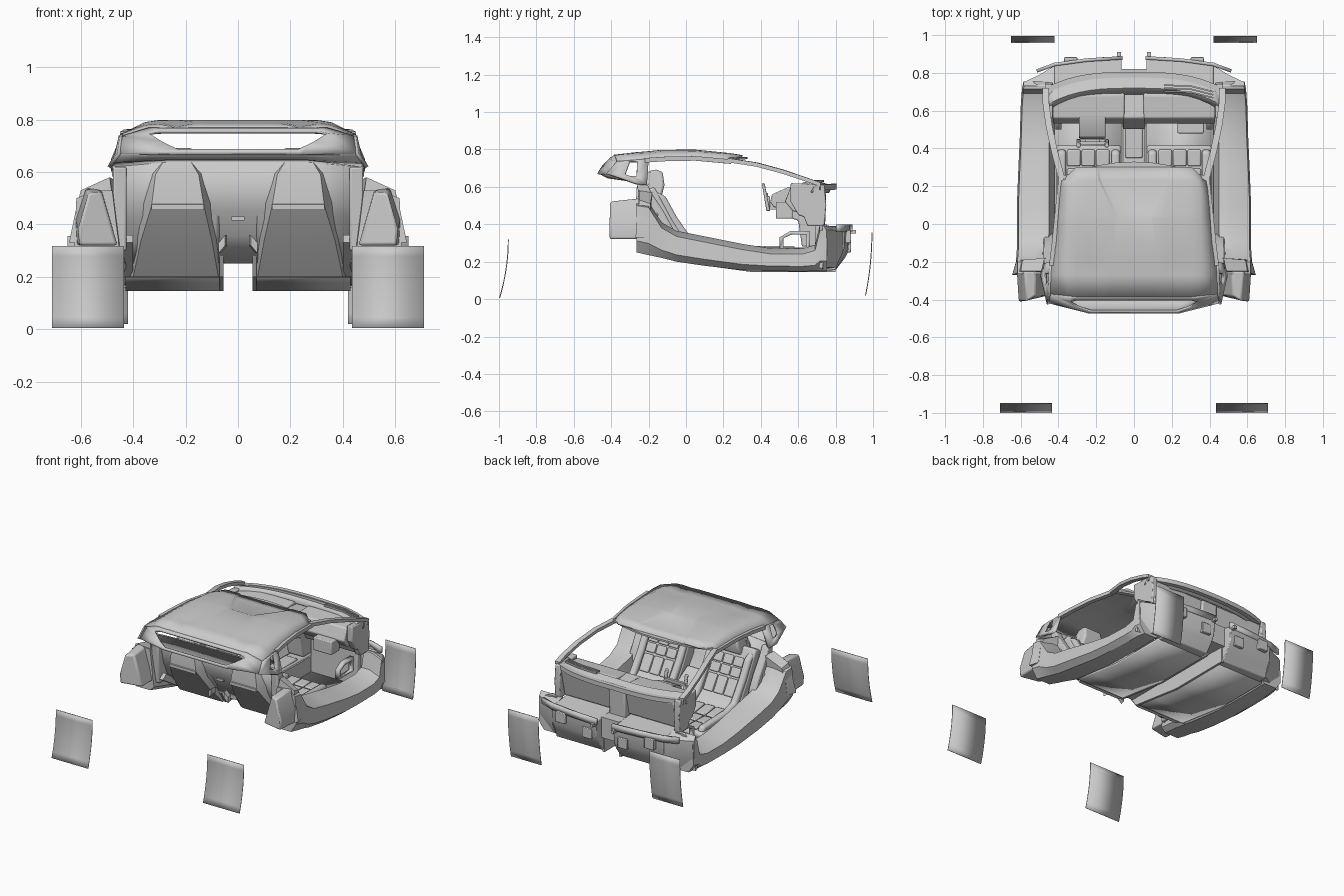
import bpy, bmesh, math
from mathutils import Vector


def finish(name, bm, mirror=False, solid=0, bevel=0):
    bmesh.ops.recalc_face_normals(bm, faces=bm.faces)
    me = bpy.data.meshes.new(name)
    bm.to_mesh(me)
    bm.free()
    ob = bpy.data.objects.new(name, me)
    bpy.context.collection.objects.link(ob)
    if solid:
        m = ob.modifiers.new("thickness", 'SOLIDIFY')
        m.thickness, m.offset = solid, 0
    if bevel:
        m = ob.modifiers.new("bevel", 'BEVEL')
        m.width, m.segments, m.limit_method = bevel, 2, 'ANGLE'
    if mirror:
        m = ob.modifiers.new("mirror", 'MIRROR')
        m.use_mirror_merge = False
    bpy.context.view_layer.objects.active = ob
    ob.select_set(True)
    bpy.ops.object.shade_smooth_by_angle(angle=math.radians(28))
    ob.select_set(False)
    return ob


def loft(name, rings, closed=True, caps=True, **kw):
    bm = bmesh.new()
    vs = [[bm.verts.new(p) for p in r] for r in rings]
    n = len(rings[0])
    for a, b in zip(vs, vs[1:]):
        for i in range(n if closed else n - 1):
            j = (i + 1) % n
            bm.faces.new((a[i], a[j], b[j], b[i]))
    if caps and closed:
        bm.faces.new(vs[0][::-1])
        bm.faces.new(vs[-1])
    return finish(name, bm, **kw)


def prism(name, yz, x0, x1, **kw):
    return loft(name, [[(x, y, z) for y, z in yz] for x in (x0, x1)], **kw)


def box(name, x0, x1, y0, y1, z0, z1, **kw):
    return prism(name, [(y0, z0), (y1, z0), (y1, z1), (y0, z1)], x0, x1, **kw)


def both(half):
    """Complete a half outline by reflecting it across x."""
    return [(-x, y, z) for x, y, z in half[::-1]] + half


def bar(name, pts, w, h, **kw):
    """Rectangular bar along a path, section kept level."""
    rings = []
    for i, p in enumerate(pts):
        t = Vector(pts[min(i + 1, len(pts) - 1)]) - Vector(pts[max(i - 1, 0)])
        s = Vector((t.y, -t.x, 0)).normalized() * w / 2
        u = Vector((0, 0, h / 2))
        p = Vector(p)
        rings.append([p - s - u, p + s - u, p + s + u, p - s + u])
    return loft(name, rings, **kw)


# Curved wheel-arch flaps
def flap(name, x0, x1, y, z, dy, h):
    rows = []
    for i in range(9):
        t = i / 8
        yy = y + dy * (1 - (1 - t) ** 2)
        rows.append([(x0, yy, z + h * t), (x1, yy, z + h * t)])
    loft(name, rows, closed=False, mirror=True, solid=.005)


flap("rear_arch_flap", .435, .71, -.997, .005, .047, .313)
flap("front_arch_flap", .42, .65, .96, .02, .034, .335)


# Roof skin: centre scoop of half-width w and depth d, tail dents of depth t
def roof_row(y, z, w, d, t, shoulder, edge):
    return both([(w - .012, y, z - d), (w, y, z), (.235 - .07, y, z) if w < .16 else (w + .01, y, z),
                 (.235, y, z - t), (.305, y, z - .001), shoulder, edge])


loft("roof", [
    roof_row(.30, .764, .2, .006, 0, (.34, .265, .757), (.385, .24, .737)),
    roof_row(.23, .775, .19, .008, 0, (.345, .2, .773), (.39, .19, .744)),
    roof_row(.05, .793, .1, .008, 0, (.35, .05, .785), (.405, .05, .755)),
    roof_row(.03, .793, .1, 0, 0, (.35, .03, .785), (.407, .03, .755)),
    roof_row(-.13, .792, .12, 0, 0, (.357, -.13, .783), (.422, -.13, .751)),
    roof_row(-.2, .785, .12, 0, .014, (.36, -.2, .776), (.432, -.2, .746)),
    roof_row(-.27, .779, .12, 0, .012, (.355, -.27, .773), (.438, -.27, .742)),
    roof_row(-.385, .766, .12, 0, .003, (.345, -.38, .763), (.44, -.37, .735))], closed=False, solid=.012)
bar("door_top_rail", [(.385, .24, .735), (.405, .05, .752), (.42, -.1, .75), (.435, -.22, .742)], .03, .024, mirror=True)
bar("windscreen_header", [(x, .315 - .075 * (abs(x) / .37) ** 2, .755 - .01 * abs(x)) for x in [i * .0925 for i in range(-4, 5)]], .03, .012)

# Tail window surround and parcel shelf
loft("tail_window_frame",
     [both([(.24, -.468, .668), (.45, -.415, .668), (.44, -.37, .735), (.34, -.38, .765)]),
      both([(.23, -.46, .685), (.29, -.44, .715), (.34, -.41, .745), (.3, -.402, .752)])],
     caps=False, solid=.012)
loft("parcel_shelf", [both([(.24, -.465, .675), (.45, -.415, .67)]), both([(.26, -.42, .65), (.47, -.33, .64)]),
                      both([(.26, -.25, .642), (.48, -.23, .622)])], closed=False, solid=.008)
# Quarter panel with small window
loft("quarter_panel",
     [[(.445, -.37, .735), (.435, -.2, .748), (.475, -.21, .61), (.492, -.27, .618), (.455, -.425, .67)],
      [(.45, -.30, .735), (.447, -.26, .735), (.466, -.265, .655), (.468, -.30, .655), (.465, -.325, .665)]],
     caps=False, mirror=True, solid=.014)

# Windscreen pillars, base and cowl
bar("windscreen_pillar", [(.38, .23, .742), (.42, .38, .719), (.45, .52, .681), (.468, .65, .637), (.468, .72, .612)],
    .034, .022, mirror=True)
arc = [(x, .79 - .09 * (abs(x) / .475) ** 3, .602 - .01 * abs(x)) for x in [i * .475 / 8 for i in range(-8, 9)]]
bar("windscreen_base", arc, .03, .03)
loft("cowl", [[(x, y - .03, .57) for x, y, z in arc], [(x, y - .01, .605) for x, y, z in arc],
              [(x * .98, y - .07, .622) for x, y, z in arc], [(x * .96, y - .1, .595) for x, y, z in arc]],
     closed=False, solid=.01)
for k in range(3):
    bar("dash_vent_strip", [(.16, .735 - .016 * k, .632), (.3, .73 - .016 * k, .632), (.42, .7 - .016 * k, .628)], .008, .012)

# Dashboard and firewall
dash = [(.53, .52), (.56, .6), (.68, .61), (.74, .58), (.7, .4), (.65, .4), (.62, .46), (.57, .47)]
prism("dashboard", dash, .05, .43, mirror=True, bevel=.008)
prism("dash_end_panel", [(.56, .62), (.74, .61), (.75, .5), (.74, .39), (.65, .39), (.63, .44), (.6, .45), (.56, .52)],
      .43, .472, mirror=True, bevel=.006)
prism("dash_centre", [(.5, .45), (.56, .6), (.75, .58), (.74, .28), (.62, .28), (.6, .42)], -.06, .06, bevel=.008)
# Instruments and steering yoke
prism("instrument_binnacle", [(.45, .52), (.46, .56), (.55, .6), (.6, .6), (.6, .5), (.47, .49)], -.29, -.15, bevel=.006)
box("glovebox", .23, .37, .48, .57, .43, .52, bevel=.006)
box("steering_column", -.24, -.2, .44, .6, .48, .52)
box("yoke_hub", -.26, -.18, .43, .45, .48, .55, bevel=.006)
for x in (-.305, -.155):
    prism("yoke_grip", [(.405, .62), (.42, .62), (.45, .47), (.43, .47)], x, x + .022, bevel=.005)
for z, y in ((.475, .43), (.55, .42)):
    box("yoke_bar", -.3, -.14, y, y + .018, z, z + .018)
# Open knee bracket
loft("knee_bracket", [[(.4, y, z) for y, z in ((.5, .27), (.5, .33), (.56, .365), (.66, .365), (.66, .27))],
                      [(.4, y, z) for y, z in ((.52, .275), (.52, .325), (.565, .345), (.645, .345), (.645, .275))]],
     caps=False, solid=.03, mirror=True)


# Sills, swelling upward into the haunch
def section(y, zb, zt, xo, xi):
    return [(xi, y, zb + .03), (xi + .03, y, zb), (xo - .04, y, zb), (xo, y, zb + (zt - zb) * .22),
            (xo - .008, y, zt - .03), (xi + .09, y, zt), (xi + .03, y, zt)]


loft("side_sill", [section(*s) for s in [
    (-.265, .25, .53, .625, .45), (-.2, .235, .52, .625, .44), (-.13, .22, .41, .62, .43),
    (-.05, .20, .365, .62, .42), (.1, .178, .335, .62, .42), (.3, .155, .295, .612, .42), (.45, .15, .272, .605, .42),
    (.62, .148, .27, .6, .42), (.69, .15, .29, .595, .42), (.715, .15, .395, .593, .42), (.755, .15, .40, .585, .42)]],
    mirror=True)
loft("haunch", [[(.455, -.27, .33), (.645, -.27, .33), (.62, -.26, .45), (.6, -.25, .53), (.49, -.25, .58)],
                [(.45, -.2, .33), (.625, -.2, .33), (.62, -.19, .43), (.59, -.19, .51), (.47, -.18, .57)]], mirror=True)
loft("haunch_pod", [[(.46, -.38, .32), (.605, -.41, .32), (.61, -.41, .38), (.57, -.41, .52), (.52, -.38, .525)],
                    [(.46, -.25, .32), (.615, -.25, .32), (.62, -.25, .42), (.58, -.25, .54), (.52, -.25, .53)]],
     mirror=True, bevel=.01)
# Door rear post
prism("door_rear_post", [(-.26, .62), (-.21, .62), (-.18, .56), (-.12, .47), (-.07, .38), (-.05, .3), (-.24, .3)],
      .425, .478, mirror=True, bevel=.008)
box("rear_post_hinge", .45, .485, -.21, -.15, .40, .46, mirror=True, bevel=.005)

# Tub: floor, tunnel, front footwell boxes
loft("floor_pan", [[(x, y, z) for x in (.06, .43)] for y, z in ((-.03, .205), (.12, .185), (.35, .152), (.75, .152))],
     closed=False, mirror=True, solid=.014)
prism("centre_tunnel", [(-.08, .25), (.75, .25), (.75, .27), (.3, .28), (.05, .31), (-.1, .4)], -.06, .06, bevel=.01)
prism("tunnel_wall", [(-.05, .2), (.35, .145), (.8, .145), (.8, .26), (-.1, .28)], .055, .07, mirror=True)
box("console_lid", -.045, .045, .35, .58, .265, .285, bevel=.006)
loft("footwell_front", [[(x, .69, .15), (x, .8, .155), (x, .85 - d, .22), (x, .875 - d, .27), (x, .88 - d, .38), (x, .69, .4)]
                        for x, d in ((.065, 0), (.25, .01), (.42, .03))], mirror=True, bevel=.006)
loft("front_corner", [[(x, .73, .16), (x, .8 - d, .17), (x, .84 - d, .25), (x, .84 - d, .37), (x, .73, .4)]
                      for x, d in ((.42, 0), (.5, .05), (.585, .09))], mirror=True)
box("front_tunnel_plate", -.07, .07, .72, .82, .25, .39)
for x, z in ((.1, .25), (.3, .3)):
    box("crash_bracket", x, x + .07, .845, .883, z, z + .07, mirror=True, bevel=.004)
box("front_pin", .07, .09, .85, .91, .35, .37, mirror=True)
loft("front_upper_flange", [[(.06, .88, z), (.25, .868, z), (.42, .845, z), (.515, .81, z)] for z in (.36, .40)],
     closed=False, mirror=True, solid=.018)

# Rear bulkhead and seat shells
loft("bulkhead", [both([(.26, -.245, .645), (.475, -.235, .63)]), both([(.26, -.195, .45), (.455, -.19, .42)]),
                  both([(.26, -.13, .36), (.44, -.15, .33)]), both([(.26, -.075, .255), (.44, -.08, .255)])],
     closed=False, solid=.012)


def shell_ring(y, z, a, b, c, d):
    return [(a, y, z), (b, y, z), (d, y + .06, z + .01), (c, y + .06, z + .01)]


loft("seat_shell", [shell_ring(-.25, .64, .18, .285, .165, .3), shell_ring(-.265, .59, .15, .315, .13, .335),
                    shell_ring(-.268, .47, .13, .33, .105, .36), shell_ring(-.18, .34, .1, .37, .075, .4),
                    shell_ring(-.06, .2, .075, .4, .06, .43)], mirror=True)
loft("shell_trim", [[(x, -.275, .455), (x, -.275, .475), (x, -.26, .48), (x, -.26, .455)] for x in (.13, .33)], mirror=True)
prism("shell_side_floor", [(-.24, .33), (-.03, .2), (-.01, .22), (-.2, .36)], .4, .45, mirror=True)
bar("bulkhead_hook", [(.045, -.2, .34), (.07, -.195, .31)], .04, .04, mirror=True)
box("bulkhead_latch", -.025, .025, -.2, -.18, .415, .43)

# Seats: back, bolsters, quilted pads and headrest
seat_line = [(.42, .235), (.4, .25), (.2, .245), (.07, .26), (0, .31), (-.07, .42), (-.135, .54), (-.17, .6)]
prism("seat_base", seat_line + [(-.22, .58), (-.19, .42), (-.08, .26), (.03, .205), (.4, .17)], .07, .41, mirror=True, bevel=.012)
for x in (.075, .36):
    prism("seat_bolster", [(.4, .24), (.38, .28), (.12, .285), (.04, .31), (-.05, .44), (-.11, .55), (-.19, .59),
                           (-.15, .47), (-.03, .28), (.06, .22)], x, x + .045, mirror=True, bevel=.014)
loft("headrest", [[(a, -.21, .55), (a, -.13, .55), (a + s * .01, -.115, .61), (a + s * .02, -.125, .68), (a + s * .025, -.16, .692),
                   (a + s * .025, -.2, .685), (a, -.225, .63)] for a, s in ((.15, 1), (.32, -1))], mirror=True, bevel=.012)


def pad(x, w, p, q):
    n = Vector((0, p.y - q.y, q.x - p.x)).normalized()
    n = n if n.z > 0 else -n
    a, b = p.lerp(q, .06), p.lerp(q, .94)
    ring = [Vector(v) for v in ((x, *a), (x + w, *a), (x + w, *b), (x, *b))]
    loft("seat_pad", [ring, [v + n * .016 for v in ring]], mirror=True, bevel=.007)


for s, n in ((1, 2), (2, 1), (4, 1), (5, 2)):
    for i in range(n):
        a, b = Vector(seat_line[s]), Vector(seat_line[s + 1])
        for x in (.13, .207, .284):
            pad(x, .07, a.lerp(b, i / n), a.lerp(b, (i + 1) / n))
